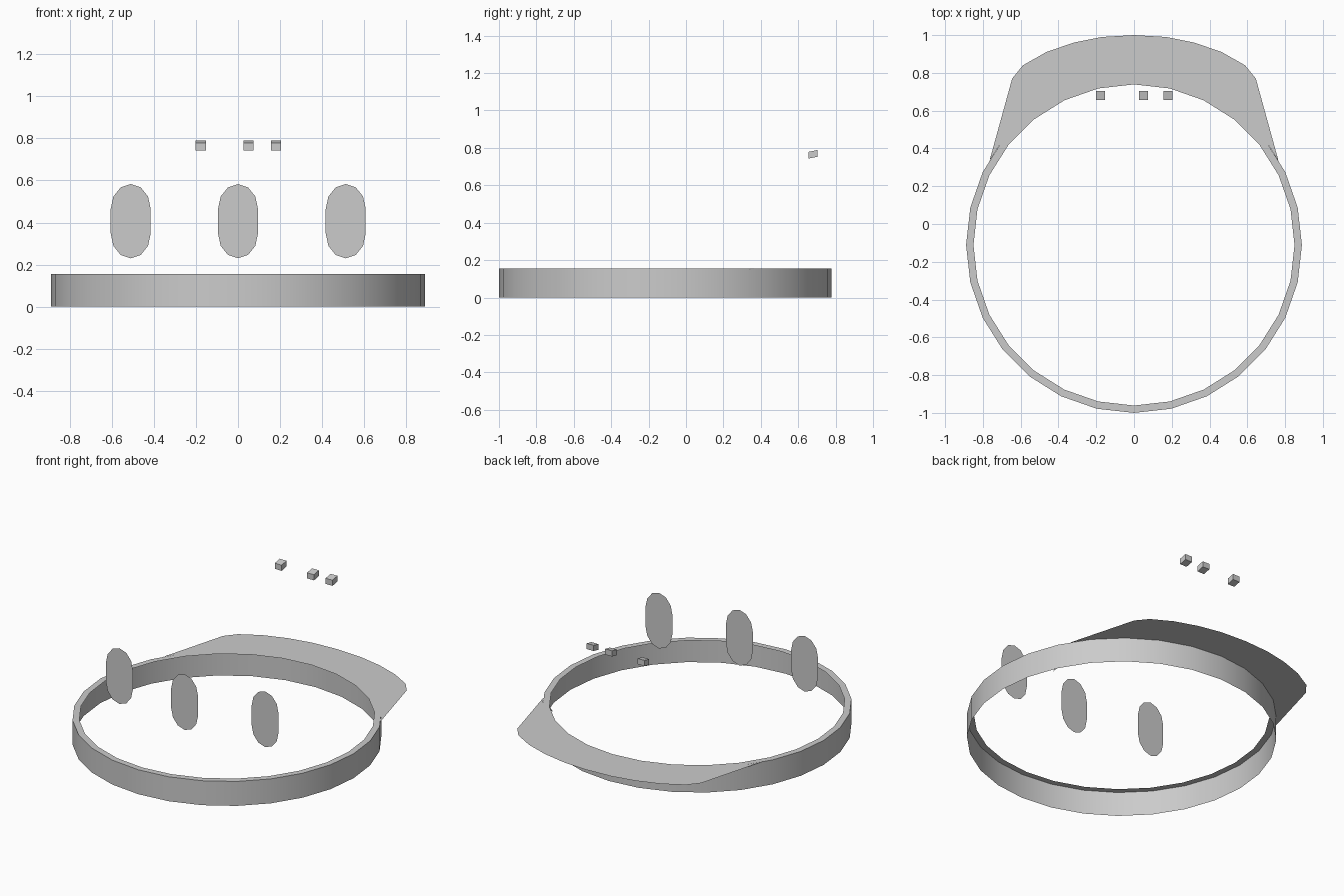
import bpy, math

if "Cube" in bpy.data.objects:
    bpy.data.objects.remove(bpy.data.objects["Cube"])

N, CY, RO, RI, H = 28, -0.111, 0.889, 0.85, 0.155


def make(name, verts, faces, smooth=False):
    me = bpy.data.meshes.new(name)
    me.from_pydata(verts, [], faces)
    me.update()
    ob = bpy.data.objects.new(name, me)
    bpy.context.collection.objects.link(ob)
    if smooth:
        bpy.ops.object.select_all(action='DESELECT')
        ob.select_set(True)
        bpy.context.view_layer.objects.active = ob
        bpy.ops.object.shade_smooth_by_angle(angle=math.radians(40))
    return ob


def ring_point(i, r, z):
    a = 2 * math.pi * i / N
    return (r * math.cos(a), CY + r * math.sin(a), z)


# Headband: thin outer wall with a narrow lip turned in along the top
verts, faces = [], []
for r, z in ((RO, 0), (RO, H), (RI, H)):
    verts += [ring_point(i, r, z) for i in range(N)]
for row in range(2):
    for i in range(N):
        j = (i + 1) % N
        faces.append((row * N + i, row * N + j, (row + 1) * N + j, (row + 1) * N + i))
make("headband", verts, faces, True)

# Flat visor: mirrored outer outline closed along the band's outer arc
half = [(0.765, 0.335), (0.645, 0.77), (0.588, 0.84), (0.465, 0.91), (0.32, 0.96), (0.17, 0.99)]
outer = half + [(0, 1.0)] + [(-x, y) for x, y in reversed(half)]
verts = [(x, y, H) for x, y in outer] + [ring_point(i, RO, H) for i in range(11, 2, -1)]
make("visor", verts, [tuple(range(len(verts)))])

# Small fold where the visor's right end tucks down inside the band
make("visor_fold", [(0.762, 0.34, H), (0.70, 0.43, H), (0.785, 0.21, 0.01)], [(0, 1, 2)])

# Flat rounded panels facing the front
for k, (cx, cy) in enumerate(((-0.51, -0.46), (0, -0.535), (0.512, -0.46))):
    pts = []
    for zc, start in ((0.465, 0), (0.348, 180)):
        for s in range(7):
            a = math.radians(start + 30 * s)
            pts.append((cx + 0.095 * math.cos(a), cy, zc + 0.118 * math.sin(a)))
    make(f"panel_{k + 1}", pts, [tuple(range(14))])

# Three tiny slightly sheared studs
for k, cx in enumerate((-0.177, 0.05, 0.18)):
    v = [(cx + sx * 0.024, 0.68 + sy * 0.024, 0.766 + sz * 0.018 + sy * 0.005)
         for sx in (-1, 1) for sy in (-1, 1) for sz in (-1, 1)]
    f = [(0, 1, 3, 2), (4, 6, 7, 5), (0, 4, 5, 1), (2, 3, 7, 6), (0, 2, 6, 4), (1, 5, 7, 3)]
    make(f"stud_{k + 1}", v, f)
